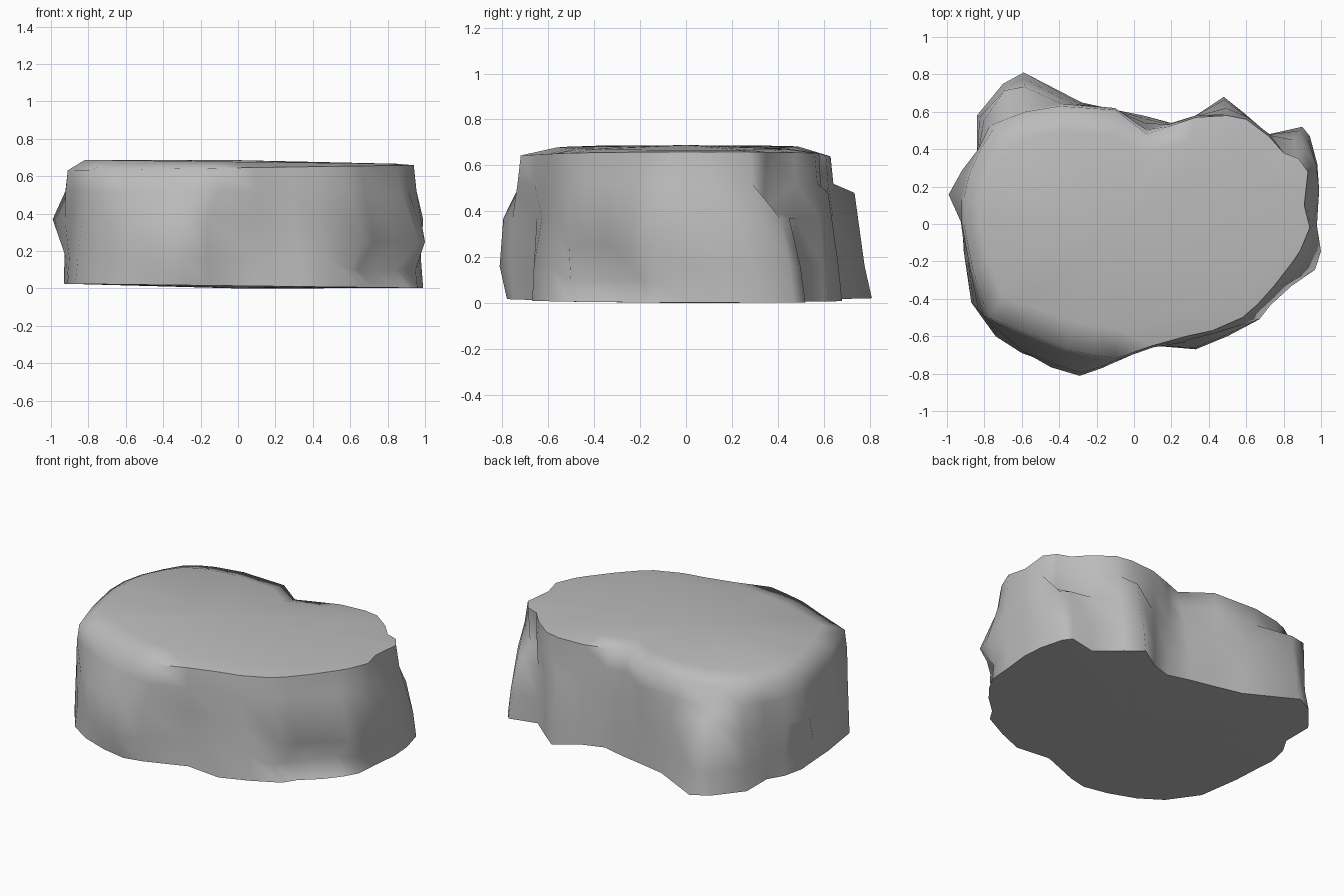
import bpy
import bmesh
import math
from mathutils import Vector

default_cube = bpy.data.objects.get("Cube")
if default_cube:
    bpy.data.objects.remove(default_cube, do_unlink=True)


def make_material(name, colour):
    material = bpy.data.materials.new(name)
    material.use_nodes = True
    material.diffuse_color = colour
    shader = material.node_tree.nodes["Principled BSDF"]
    shader.inputs["Base Color"].default_value = colour
    shader.inputs["Roughness"].default_value = 0.9
    return material


# Outlines in hundredths of a unit, one pair of points per column of the wall
FOOT = [(99, 18), (97, 0), (96, -14), (91, -23), (83, -33), (72, -43),
        (67, -51), (50, -60), (33, -67), (10, -65), (-15, -75), (-27, -78),
        (-43, -75), (-60, -69), (-74, -60), (-87, -42), (-91, -15), (-92, 2),
        (-93, 15), (-90, 28), (-84, 38), (-84, 58), (-70, 75), (-59, 81),
        (-28, 65), (-10, 61), (5, 58), (20, 54), (33, 58), (48, 68),
        (58, 60), (72, 48), (90, 52), (94, 47), (98, 32)]
RIM = [(91, 10), (94, -2), (89, -14), (85, -20), (75, -33), (66, -43),
       (58, -50), (42, -57), (28, -60), (10, -65), (-10, -72), (-22, -70),
       (-36, -67), (-55, -59), (-68, -54), (-78, -50), (-86, -25), (-91, 0),
       (-91, 14), (-88, 27), (-82, 40), (-75, 51), (-66, 57), (-58, 60),
       (-40, 63), (-10, 61), (7, 48), (18, 52), (33, 57), (50, 58),
       (60, 56), (72, 47), (80, 38), (88, 35), (93, 28)]

# Columns that step back sharply into a ledge, and those over the undercut
BACK_LEDGE = (22, 23, 29)
SIDE_LEDGE = (32, 33)
UNDERCUT = (2, 3, 4, 5, 6)

# How far each column has moved from foot to rim at the two middle heights
LOW_LEAN = {3: 1.1, 4: 1.3, 5: 1.3, 6: .8, 8: .1, 10: -.3, 11: -.4, 12: -.2}
HIGH_LEAN = {0: 0, 2: 0, 3: 0, 4: 0, 5: 0, 6: 0, 7: .8, 8: .6, 10: -.2,
             11: -.2, 12: 0, 13: .1, 22: .2, 23: .36, 29: .6, 32: .5, 33: .5,
             34: .1}

# Extra outward push for the knobs and hollows of the wall
LOW_PUSH = {9: -.03, 10: .01}
HIGH_PUSH = {1: .02, 2: .04, 3: .06, 4: .01, 5: .01, 17: .01, 18: .07, 19: .03}


def wall_point(column, lean, height, push=0.0):
    foot = Vector(FOOT[column]) / 100
    rim = Vector(RIM[column]) / 100
    point = foot.lerp(rim, lean)
    point += foot.normalized() * push
    return Vector((point.x, point.y, height))


def low_point(c):
    height = .28 if c == 18 else .1 if c in UNDERCUT else .16
    return wall_point(c, LOW_LEAN.get(c, .15), height, LOW_PUSH.get(c, 0))


def high_point(c):
    height = .37
    if c in BACK_LEDGE:
        height = .48
    elif c in UNDERCUT:
        height = .25
    return wall_point(c, HIGH_LEAN.get(c, .4), height, HIGH_PUSH.get(c, 0))


def shoulder_point(c):
    if c in SIDE_LEDGE:
        return wall_point(c, 1.1, .43)
    if c in BACK_LEDGE:
        return wall_point(c, 1, .5, .01)
    return wall_point(c, .85, .52, .01)


columns = range(len(FOOT))
base_ring = [wall_point(c, 0, .014 - .00012 * FOOT[c][0]) for c in columns]
low_ring = [low_point(c) for c in columns]
high_ring = [high_point(c) for c in columns]
shoulder_ring = [shoulder_point(c) for c in columns]
rim_ring = [wall_point(c, 1, .645 + .00015 * RIM[c][0]) for c in columns]
top_ring = [Vector((p.x * .9, p.y * .78, .677 - .011 * p.x)) for p in rim_ring]

# Rock: stacked rings bridged into a wall, capped by a flat foot and low crown
bm = bmesh.new()
rings = [[bm.verts.new(p) for p in ring] for ring in
         (base_ring, low_ring, high_ring, shoulder_ring, rim_ring, top_ring)]
crown = bm.verts.new((-.1, 0, .688))
heel = bm.verts.new((0, 0, 0))
for c in columns:
    n = (c + 1) % len(FOOT)
    for lower, upper in zip(rings, rings[1:]):
        bm.faces.new((lower[c], lower[n], upper[n], upper[c]))
    bm.faces.new((rings[-1][c], rings[-1][n], crown))
    bm.faces.new((rings[0][n], rings[0][c], heel))
bmesh.ops.recalc_face_normals(bm, faces=bm.faces)

mesh = bpy.data.meshes.new("rock")
bm.to_mesh(mesh)
bm.free()
rock = bpy.data.objects.new("rock", mesh)
bpy.context.collection.objects.link(rock)
mesh.materials.append(make_material("stone grey", (0.5, 0.5, 0.5, 1)))

bpy.ops.object.select_all(action="DESELECT")
rock.select_set(True)
bpy.context.view_layer.objects.active = rock
bpy.ops.object.shade_smooth_by_angle(angle=math.radians(70))
